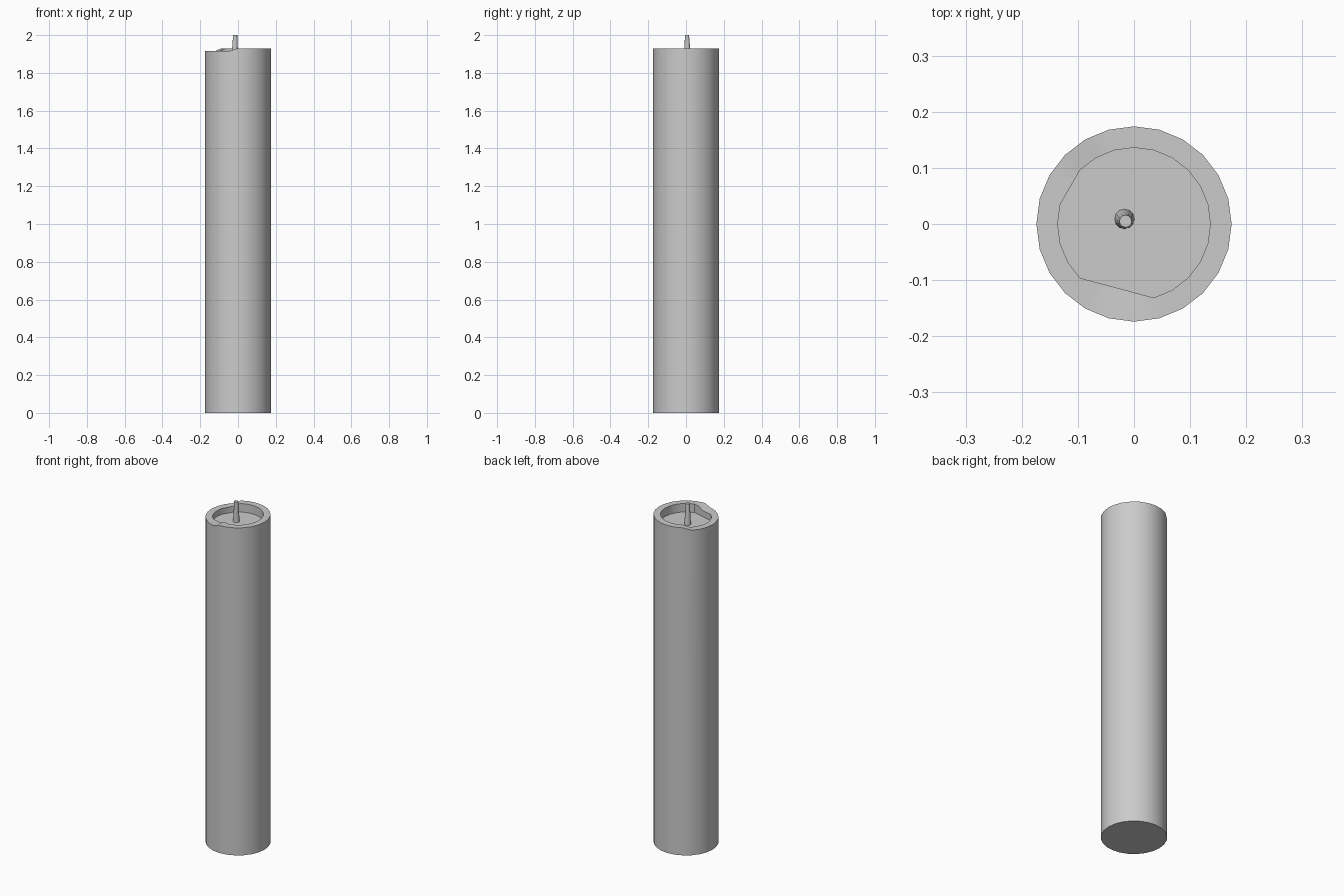
import bpy, bmesh
from math import sin, cos, radians
from mathutils import Vector

cube = bpy.data.objects.get("Cube")
if cube:
    bpy.data.objects.remove(cube, do_unlink=True)

SIDES = 24
RIM, DIP, FLOOR = 1.93, 1.915, 1.88

wax = bpy.data.materials.new("grey_wax")
wax.use_nodes = True
wax.diffuse_color = (0.6, 0.6, 0.6, 1)
wax.node_tree.nodes["Principled BSDF"].inputs["Base Color"].default_value = (0.6, 0.6, 0.6, 1)


def polar(radius, degrees, z):
    a = radians(degrees)
    return Vector((radius * cos(a), radius * sin(a), z))


def loft(name, rings):
    """Skin a stack of rings and cap both ends."""
    bm = bmesh.new()
    loops = [[bm.verts.new(p) for p in ring] for ring in rings]
    for low, high in zip(loops, loops[1:]):
        for i in range(len(low)):
            j = (i + 1) % len(low)
            bm.faces.new((low[i], low[j], high[j], high[i]))
    bm.faces.new(loops[0][::-1])
    bm.faces.new(loops[-1])
    bmesh.ops.recalc_face_normals(bm, faces=bm.faces)
    mesh = bpy.data.meshes.new(name)
    bm.to_mesh(mesh)
    bm.free()
    mesh.materials.append(wax)
    obj = bpy.data.objects.new(name, mesh)
    bpy.context.collection.objects.link(obj)
    bpy.context.view_layer.objects.active = obj
    obj.select_set(True)
    bpy.ops.object.shade_smooth_by_angle(angle=radians(30))
    obj.select_set(False)
    return obj


angles = [i * 360 / SIDES for i in range(SIDES)]


def rim_height(a):
    return DIP if 130 < a < 260 else RIM


def inner_ring(height):
    """Melted hollow outline with two straight worn chords."""
    ring = [polar(0.136, a, height(a)) for a in angles]
    for start, end in ((11 - 2, 11), (15, 19)):
        for i in range(start + 1, end):
            t = (i - start) / (end - start)
            flat = ring[start].lerp(ring[end], t)
            ring[i].x, ring[i].y = flat.x, flat.y
    return ring


# Candle body with a sunken, partly melted top
loft("candle_body", [
    [polar(0.174, a, 0) for a in angles],
    [polar(0.174, a, rim_height(a)) for a in angles],
    inner_ring(rim_height),
    inner_ring(lambda a: FLOOR),
])

# Slightly leaning tapered wick
wick_angles = [i * 30 for i in range(12)]
loft("wick", [
    [polar(r, a, z) + Vector((x, y, 0)) for a in wick_angles]
    for r, x, y, z in ((0.018, -0.017, 0.009, FLOOR - 0.005),
                       (0.011, -0.015, 0.005, 2.0))
])
